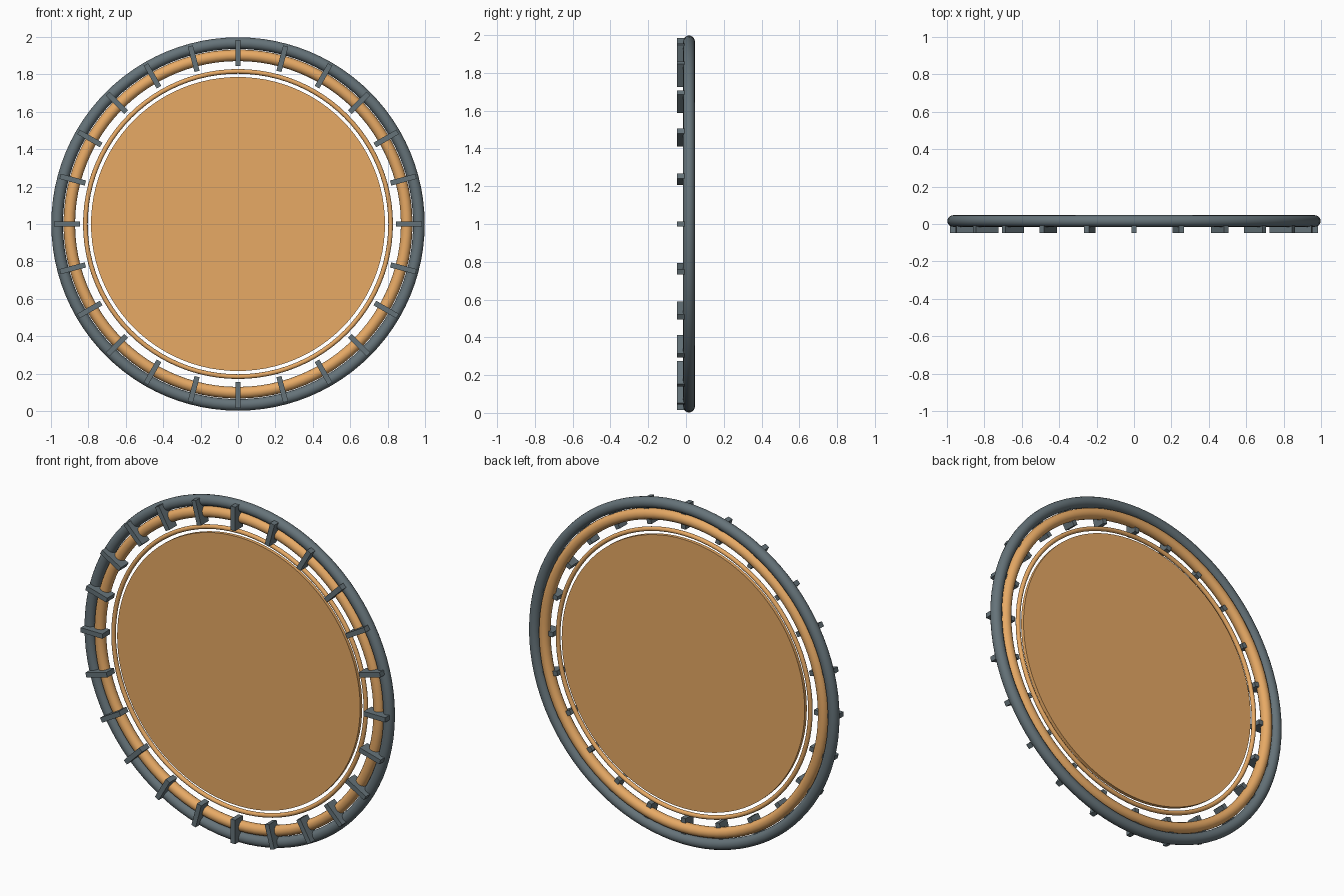
import bpy
from math import pi, radians, sin, cos

if "Cube" in bpy.data.objects:
    bpy.data.objects.remove(bpy.data.objects["Cube"])

CENTRE_Z = 1.0
RING_Y = 0.016


def material(name, rgb):
    m = bpy.data.materials.new(name)
    m.diffuse_color = (*rgb, 1)
    m.use_nodes = True
    m.node_tree.nodes["Principled BSDF"].inputs["Base Color"].default_value = m.diffuse_color
    return m


orange = material("orange", (0.80, 0.40, 0.13))
slate = material("slate", (0.13, 0.17, 0.19))


def finish(name, mat, smooth=True):
    o = bpy.context.object
    o.name = name
    o.data.materials.append(mat)
    if smooth:
        bpy.ops.object.shade_smooth_by_angle(angle=radians(35))
    return o


def ring(name, radius, tube, mat):
    bpy.ops.mesh.primitive_torus_add(
        major_radius=radius, minor_radius=tube, major_segments=96,
        minor_segments=16, location=(0, RING_Y, CENTRE_Z),
        rotation=(pi / 2, 0, 0))
    return finish(name, mat)


# Concentric rings
ring("outer_ring", 0.967, 0.031, slate)
ring("middle_ring", 0.902, 0.031, orange)
ring("inner_ring", 0.816, 0.0125, orange)

# Centre disc
bpy.ops.mesh.primitive_cylinder_add(
    vertices=96, radius=0.786, depth=0.02,
    location=(0, RING_Y, CENTRE_Z), rotation=(pi / 2, 0, 0))
finish("centre_disc", orange)

# Radial clips bridging the two large rings
CLIPS = 24
Y_FRONT, Y_BACK = -0.047, 0.024
R_IN, R_OUT = 0.845, 0.985
for i in range(CLIPS):
    a = 2 * pi * i / CLIPS
    r = (R_IN + R_OUT) / 2
    bpy.ops.mesh.primitive_cube_add(
        size=1, location=(r * cos(a), (Y_FRONT + Y_BACK) / 2,
                          CENTRE_Z + r * sin(a)),
        rotation=(0, -a, 0))
    bpy.context.object.scale = (R_OUT - R_IN, Y_BACK - Y_FRONT, 0.028)
    finish(f"radial_clip_{i + 1:02d}", slate, smooth=False)
